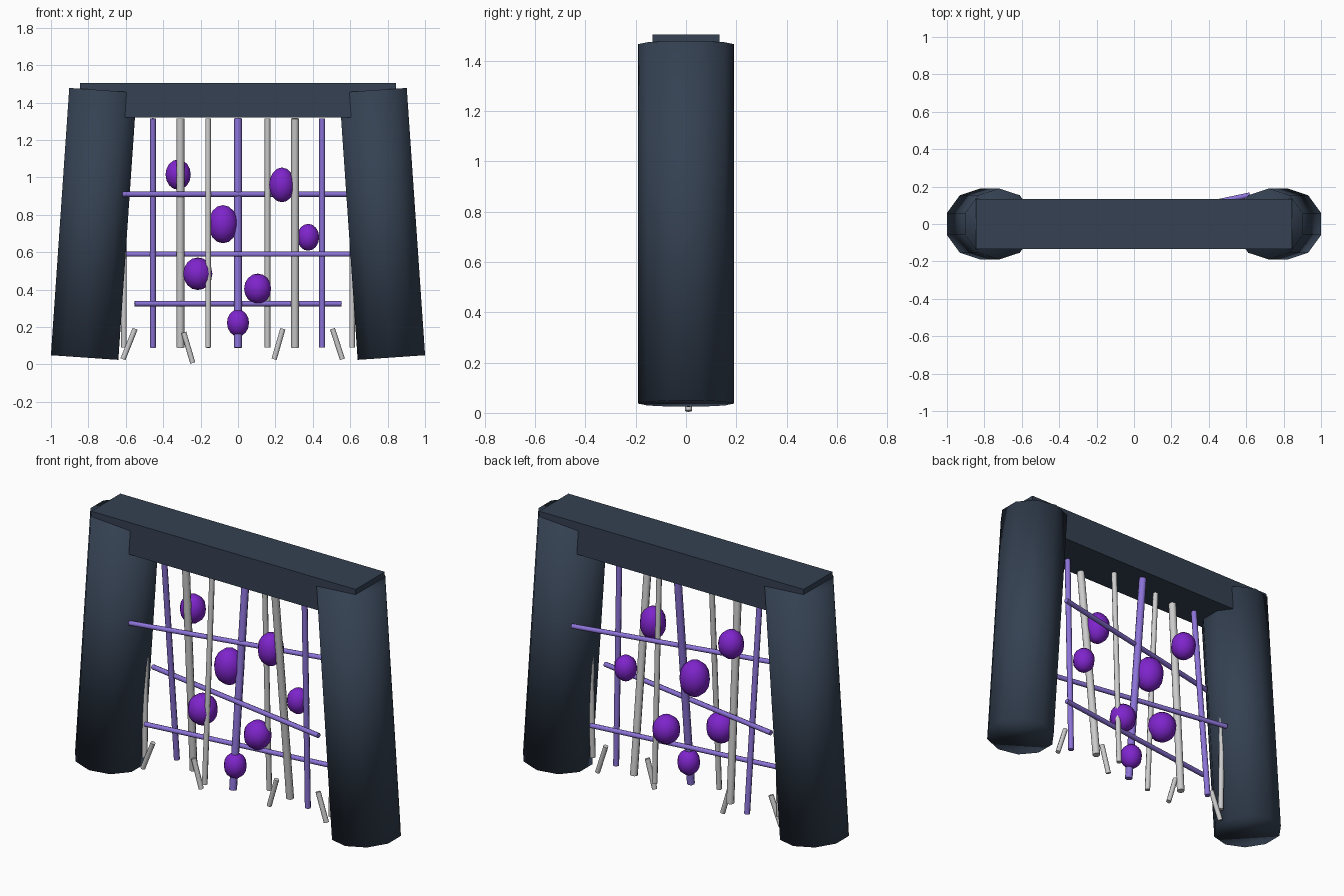
import bpy, math
from mathutils import Vector

if "Cube" in bpy.data.objects:
    bpy.data.objects.remove(bpy.data.objects["Cube"])


def material(name, rgb):
    m = bpy.data.materials.new(name)
    m.diffuse_color = (*rgb, 1)
    m.use_nodes = True
    m.node_tree.nodes["Principled BSDF"].inputs["Base Color"].default_value = m.diffuse_color
    return m


SLATE = material("slate", (0.035, 0.053, 0.085))
VIOLET = material("violet", (0.26, 0.17, 0.68))
PURPLE = material("purple", (0.21, 0.018, 0.60))


def finish(name, mat=None):
    ob = bpy.context.object
    ob.name = name
    if mat:
        ob.data.materials.append(mat)
    return ob


def rod(name, a, b, radius, mat=None, sides=8):
    """Straight cylinder between two points."""
    a, b = Vector(a), Vector(b)
    d = b - a
    # tilt about y, then x, keeping the polygon's corners facing +-y
    rot = d.to_track_quat('Z', 'Y').to_euler()
    bpy.ops.mesh.primitive_cylinder_add(vertices=sides, radius=radius, depth=d.length,
                                        location=(a + b) / 2, rotation=rot)
    bpy.ops.object.shade_smooth_by_angle(angle=math.radians(50))
    return finish(name, mat)


# leaning ten-sided pillars
z0, z1, x0, x1 = 0.037, 1.466, 0.82, 0.722
for s, side in ((-1, "left"), (1, "right")):
    bpy.ops.mesh.primitive_cylinder_add(
        vertices=10, radius=0.19, depth=math.hypot(z1 - z0, x1 - x0),
        location=(s * (x0 + x1) / 2, 0, (z0 + z1) / 2),
        rotation=(0, math.atan2(s * (x1 - x0), z1 - z0), 0))
    bpy.ops.object.shade_smooth()
    finish(side + "_pillar", SLATE)

# lintel beam
bpy.ops.mesh.primitive_cube_add(size=1, location=(0, 0, 1.4125))
bpy.context.object.scale = (1.69, 0.266, 0.185)
finish("lintel", SLATE)

# hanging bars: x, y at bottom, y at top, radius, material
bars = [(-0.61, 0.02, 0.04, 0.015, None), (-0.455, 0.092, -0.027, 0.016, VIOLET),
        (-0.308, 0.035, -0.037, 0.021, None), (-0.16, -0.075, -0.005, 0.015, None),
        (0, -0.045, 0.075, 0.021, VIOLET), (0.158, 0.06, 0.018, 0.015, None),
        (0.305, 0.04, -0.095, 0.021, None), (0.45, -0.005, -0.035, 0.016, VIOLET),
        (0.61, -0.02, 0.015, 0.015, None)]
for i, (x, yb, yt, r, mat) in enumerate(bars):
    rod(f"hanging_bar_{i + 1}", (x, yb, 0.09), (x, yt, 1.315), r, mat)

# cross bars: half length, y at left, y at right, z
for i, (h, yl, yr, z) in enumerate([(0.62, -0.107, 0.155, 0.91),
                                    (0.60, 0.08, -0.12, 0.59),
                                    (0.553, -0.06, 0.08, 0.325)]):
    rod(f"cross_bar_{i + 1}", (-h, yl, z), (h, yr, z), 0.014, VIOLET)

# short loose sticks near the ground: x bottom, x top
for i, (xb, xt) in enumerate([(-0.615, -0.55), (-0.242, -0.29),
                              (0.193, 0.24), (0.558, 0.505)]):
    zb = 0.008 if i == 1 else 0.028
    rod(f"ground_stick_{i + 1}", (xb, 0.01, zb), (xt, 0.01, zb + 0.163), 0.014)

# egg-shaped beads: x, y, z, horizontal radius, vertical radius
beads = [(-0.32, 0.045, 1.015, 0.071, 0.081), (0.235, -0.035, 0.96, 0.072, 0.093),
         (-0.08, 0.035, 0.75, 0.083, 0.102), (0.375, 0.015, 0.68, 0.062, 0.072),
         (-0.215, -0.015, 0.485, 0.082, 0.087), (0.105, 0.03, 0.405, 0.076, 0.081),
         (0, -0.025, 0.222, 0.062, 0.072)]
for i, (x, y, z, rh, rv) in enumerate(beads):
    bpy.ops.mesh.primitive_uv_sphere_add(segments=10, ring_count=8, radius=1, location=(x, y, z))
    bpy.context.object.scale = (rh, rh, rv)
    bpy.ops.object.shade_smooth()
    finish(f"bead_{i + 1}", PURPLE)
